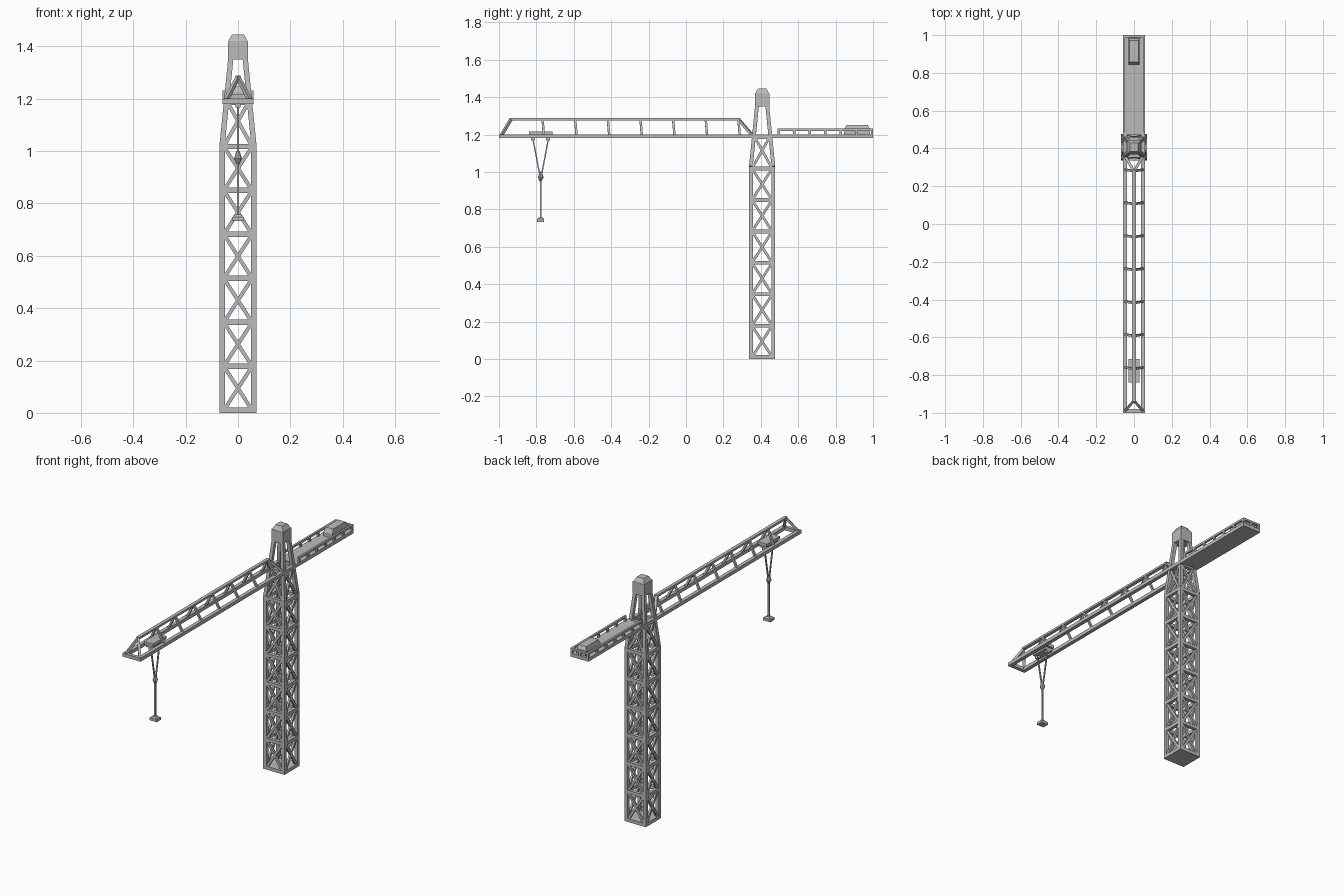
import bpy, bmesh
from mathutils import Vector, Matrix

cube = bpy.data.objects.get("Cube")
if cube:
    bpy.data.objects.remove(cube, do_unlink=True)

grey = bpy.data.materials.new("steel grey")
grey.use_nodes = True
GREY = (0.5, 0.5, 0.5, 1)
grey.diffuse_color = GREY
grey.node_tree.nodes["Principled BSDF"].inputs["Base Color"].default_value = GREY


def finish(name, bm):
    mesh = bpy.data.meshes.new(name)
    bmesh.ops.recalc_face_normals(bm, faces=bm.faces)
    bm.to_mesh(mesh)
    bm.free()
    mesh.materials.append(grey)
    ob = bpy.data.objects.new(name, mesh)
    bpy.context.collection.objects.link(ob)
    return ob


def beam(bm, a, b, w, h=None, up=(0, 0, 1)):
    """Box bar from a to b, w wide sideways and h deep along up."""
    a, b, up = Vector(a), Vector(b), Vector(up)
    d = (b - a).normalized()
    if abs(d.dot(up)) > 0.99:
        up = Vector((0, 1, 0))
    side = d.cross(up).normalized()
    top = side.cross(d)
    rot = Matrix((side, d, top)).transposed().to_4x4()
    size = Matrix.Diagonal((w, (b - a).length, h or w, 1))
    bmesh.ops.create_cube(bm, size=1, matrix=Matrix.Translation((a + b) / 2) @ rot @ size)


def block(bm, center, size, taper=1.0):
    """Box whose top face is scaled by taper."""
    m = Matrix.Translation(center) @ Matrix.Diagonal((*size, 1))
    verts = bmesh.ops.create_cube(bm, size=1, matrix=m)["verts"]
    for v in verts:
        if v.co.z > center[2]:
            v.co.x = center[0] + (v.co.x - center[0]) * taper
            v.co.y = center[1] + (v.co.y - center[1]) * taper


TY = 0.407          # tower centre
BEND = 1.03         # height where the legs start to lean in
LEG = 0.02


def half(z):
    """Distance from tower axis to leg centreline at height z."""
    return 0.06 - max(0, z - BEND) * 0.1


# tower legs
bm = bmesh.new()
for sx in (-1, 1):
    for sy in (-1, 1):
        pts = [(sx * half(z), TY + sy * half(z), z) for z in (0, BEND, 1.36)]
        for a, b in zip(pts, pts[1:]):
            beam(bm, a, b, LEG)
finish("tower_legs", bm)

# tower rings and cross bracing on all four sides
levels = [0.01 + i * 0.168 for i in range(8)]
rings, braces = bmesh.new(), bmesh.new()
for k in range(4):
    turn = Matrix.Translation((0, TY, 0)) @ Matrix.Rotation(k * 1.5707963, 4, "Z")

    def P(s, z):
        return turn @ Vector((s * half(z), -half(z), z))
    out = turn.to_3x3() @ Vector((0, -1, 0))
    for z in levels:
        beam(rings, P(-1, z), P(1, z), LEG)
    for lo, hi in zip(levels, levels[1:]):
        for s in (-1, 1):
            beam(braces, P(-s * 0.9, lo), P(s * 0.9, hi), 0.014, 0.012, out)
finish("tower_rings", rings)
finish("tower_braces", braces)

bm = bmesh.new()
block(bm, (0, TY, 0.01), (0.14, 0.14, 0.02))
finish("tower_base", bm)

# tower head and its cap
bm = bmesh.new()
block(bm, (0, TY, 1.385), (0.078, 0.078, 0.07))
finish("tower_head", bm)
bm = bmesh.new()
block(bm, (0, TY, 1.433), (0.074, 0.074, 0.026), 0.6)
finish("head_cap", bm)

# jib: two lower chords, ridge chord and A-shaped frames
bm = bmesh.new()
RIDGE, FLOOR, CX = 1.282, 1.19, 0.048
for s in (-1, 1):
    beam(bm, (s * CX, -1, FLOOR), (s * CX, 0.49, FLOOR), 0.022, 0.02)
    beam(bm, (s * CX, -0.99, FLOOR), (0, -0.935, RIDGE), 0.014)
    beam(bm, (s * CX, 0.36, FLOOR), (0, 0.28, RIDGE), 0.014)
    for i in range(7):
        y = 0.283 - i * 0.1745
        beam(bm, (s * CX, y + 0.005, FLOOR), (0, y - 0.003, RIDGE), 0.012, 0.012, (0, 1, 0))
beam(bm, (0, -0.94, RIDGE), (0, 0.285, RIDGE), 0.02, 0.012)
beam(bm, (-CX, -0.99, FLOOR), (CX, -0.99, FLOOR), 0.02)
finish("jib_truss", bm)

# counter jib deck with low railings
bm = bmesh.new()
block(bm, (0, 0.735, FLOOR), (0.118, 0.53, 0.02))
finish("counter_jib_deck", bm)
bm = bmesh.new()
RAIL = 1.226
for s in (-1, 1):
    beam(bm, (s * 0.053, 0.49, RAIL), (s * 0.053, 1, RAIL), 0.012)
    for i in range(7):
        y = 0.496 + i * 0.083
        beam(bm, (s * 0.053, y, FLOOR), (s * 0.053, y, RAIL), 0.012)
beam(bm, (-0.053, 0.994, RAIL), (0.053, 0.994, RAIL), 0.012)
beam(bm, (0, 0.994, FLOOR), (0, 0.994, RAIL), 0.012)
finish("counter_jib_railing", bm)

bm = bmesh.new()
block(bm, (0, 0.915, 1.212), (0.06, 0.14, 0.025))
block(bm, (0, 0.915, 1.237), (0.06, 0.14, 0.025), 0.82)
finish("counterweight", bm)

# trolley with its two pulley brackets
HY = -0.777
bm = bmesh.new()
block(bm, (0, HY, 1.207), (0.06, 0.125, 0.018))
block(bm, (0, HY, 1.189), (0.05, 0.1, 0.018))
for s in (-1, 1):
    block(bm, (0, HY + s * 0.04, 1.175), (0.02, 0.022, 0.016))
finish("trolley", bm)

# hoist cables
bm = bmesh.new()
for s in (-1, 1):
    beam(bm, (0, HY + s * 0.042, 1.18), (0, HY + s * 0.006, 0.99), 0.007)
beam(bm, (0, HY, 0.97), (0, HY, 0.75), 0.009)
finish("hoist_cables", bm)

# diamond-shaped pulley block
bm = bmesh.new()
for z, r1, r2, h in ((0.986, 0.015, 0.006, 0.03), (0.959, 0.004, 0.015, 0.024)):
    bmesh.ops.create_cone(bm, cap_ends=True, segments=8, radius1=r1, radius2=r2,
                          depth=h, matrix=Matrix.Translation((0, HY, z)))
finish("pulley_block", bm)

# load weight at the end of the cable
bm = bmesh.new()
block(bm, (0, HY, 0.741), (0.046, 0.038, 0.016))
block(bm, (0, HY, 0.753), (0.04, 0.034, 0.008), 0.6)
finish("load_weight", bm)
